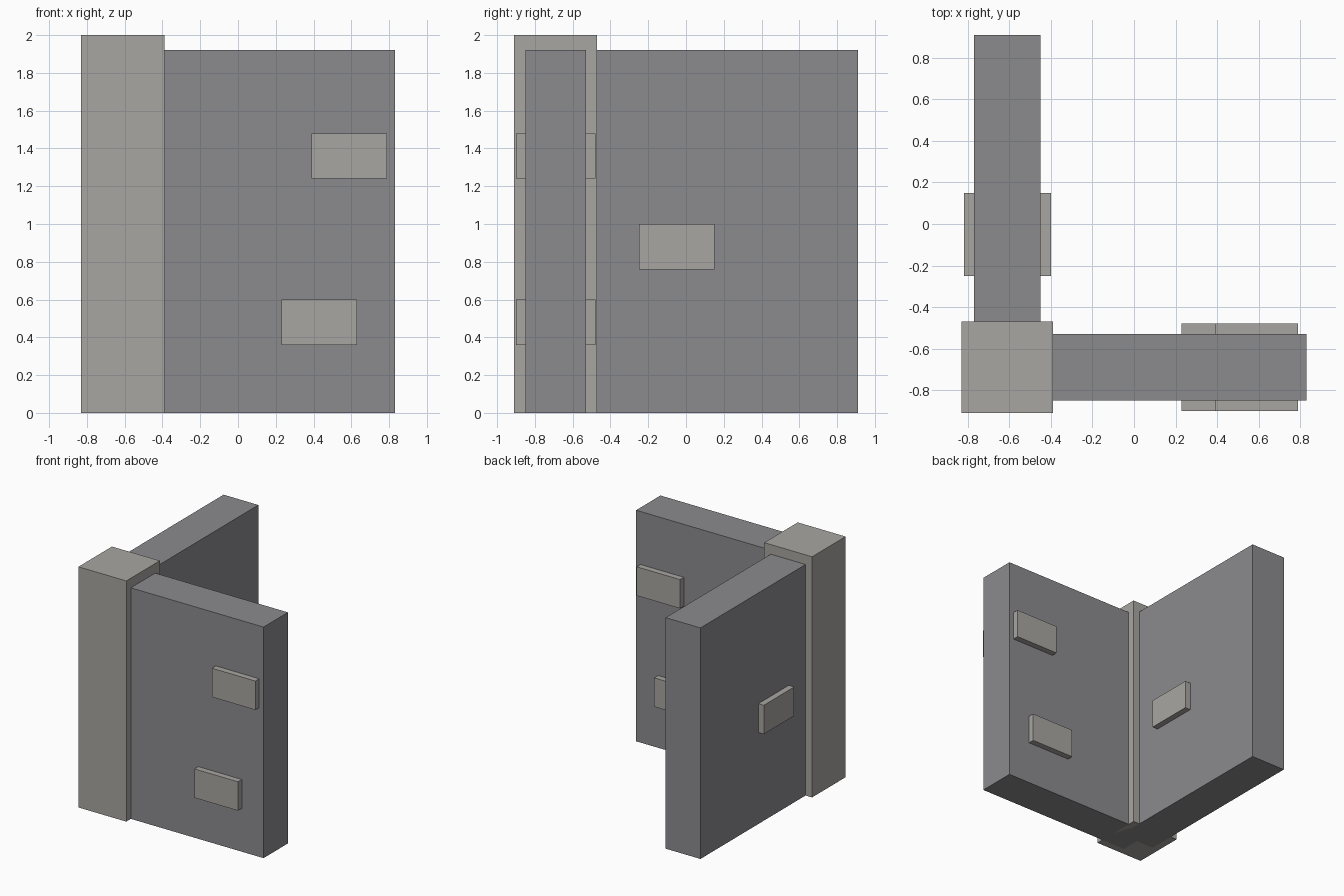
import bpy

if "Cube" in bpy.data.objects:
    bpy.data.objects.remove(bpy.data.objects["Cube"])


def material(name, rgb):
    mat = bpy.data.materials.new(name)
    mat.diffuse_color = (*rgb, 1)
    mat.use_nodes = True
    mat.node_tree.nodes["Principled BSDF"].inputs["Base Color"].default_value = mat.diffuse_color
    return mat


def box(name, x, y, z, mat):
    """Box spanning the given (min, max) ranges."""
    spans = (x, y, z)
    bpy.ops.mesh.primitive_cube_add(size=1, location=[(a + b) / 2 for a, b in spans])
    obj = bpy.context.object
    obj.name = name
    obj.scale = [b - a for a, b in spans]
    bpy.ops.object.transform_apply(location=False, rotation=False, scale=True)
    obj.data.materials.append(mat)
    return obj


dark_stone = material("dark_stone", (0.26, 0.255, 0.27))
light_stone = material("light_stone", (0.39, 0.38, 0.355))

# Corner post
px, py = -0.61, -0.69
box("corner_post", (px - 0.22, px + 0.22), (py - 0.22, py + 0.22), (0, 2), light_stone)

# Two walls running out from the post centre
box("front_wall", (px, 0.83), (py - 0.16, py + 0.16), (0, 1.92), dark_stone)
box("side_wall", (px - 0.16, px + 0.16), (py, 0.91), (0, 1.92), dark_stone)

# Protruding bricks, passing right through the walls
for i, (x, z) in enumerate([(0.23, 0.36), (0.39, 1.24)], 1):
    box(f"front_brick_{i}", (x, x + 0.4), (py - 0.21, py + 0.21), (z, z + 0.24), light_stone)
box("side_brick", (px - 0.21, px + 0.21), (-0.25, 0.15), (0.76, 1.0), light_stone)
